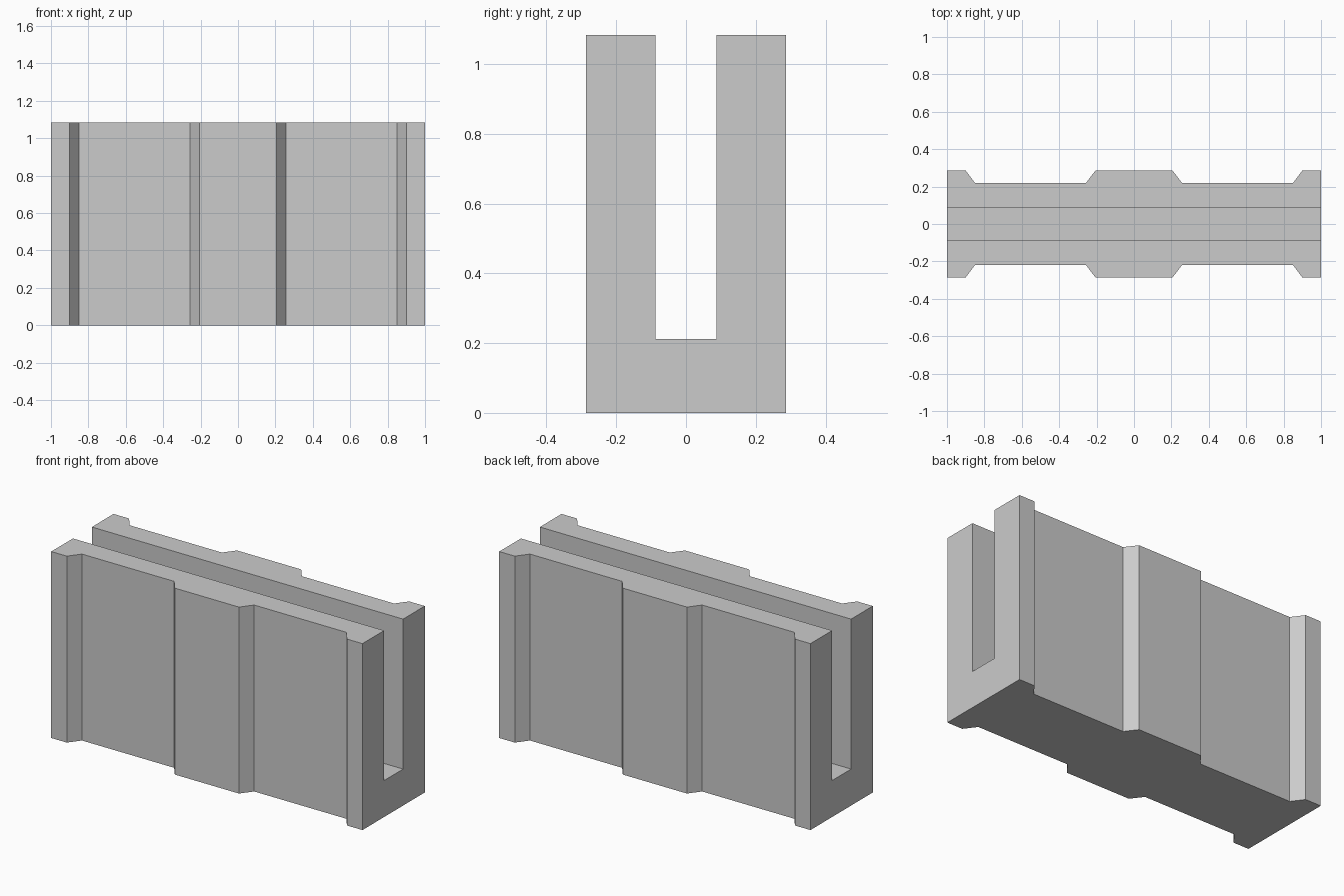
import bpy
import bmesh

cube = bpy.data.objects.get("Cube")
if cube:
    bpy.data.objects.remove(cube, do_unlink=True)

HEIGHT = 1.083
FLOOR = 0.212      # bottom of the slot
SLOT = 0.087       # half width of the slot
OUTER = 0.286      # half depth at the raised ribs
RECESS = 0.219     # half depth at the sunken panels

grey = bpy.data.materials.new("light_grey")
grey.use_nodes = True
grey.diffuse_color = (0.6, 0.6, 0.6, 1)
grey.node_tree.nodes["Principled BSDF"].inputs["Base Color"].default_value = (0.6, 0.6, 0.6, 1)

# Rib outline along one long side, mirrored across the middle
half = [(0.206, OUTER), (0.257, RECESS), (0.85, RECESS), (0.9, OUTER), (1, OUTER)]
side = [(-x, y) for x, y in reversed(half)] + half
outline = side + [(x, -y) for x, y in reversed(side)]

# Ribbed block: extruded plan outline
bm = bmesh.new()
base = bm.faces.new([bm.verts.new((x, y, 0)) for x, y in outline])
top = bmesh.ops.extrude_face_region(bm, geom=[base], use_keep_orig=True)
verts = [g for g in top["geom"] if isinstance(g, bmesh.types.BMVert)]
bmesh.ops.translate(bm, verts=verts, vec=(0, 0, HEIGHT))
bmesh.ops.recalc_face_normals(bm, faces=bm.faces)
mesh = bpy.data.meshes.new("ribbed_block")
bm.to_mesh(mesh)
bm.free()
mesh.materials.append(grey)
block = bpy.data.objects.new("ribbed_block", mesh)
bpy.context.collection.objects.link(block)

# Lengthwise slot, open at the top and both ends
bpy.ops.mesh.primitive_cube_add(size=1, location=(0, 0, FLOOR + 0.5))
cutter = bpy.context.object
cutter.name = "slot_cutter"
cutter.scale = (3, 2 * SLOT, 1)
cutter.data.materials.append(grey)
cutter.hide_render = True
cutter.display_type = 'WIRE'

cut = block.modifiers.new("slot", 'BOOLEAN')
cut.operation = 'DIFFERENCE'
cut.solver = 'EXACT'
cut.object = cutter

# Apply the cut, then drop the cutter
bpy.context.view_layer.objects.active = block
bpy.ops.object.select_all(action='DESELECT')
block.select_set(True)
bpy.ops.object.modifier_apply(modifier=cut.name)
bpy.data.objects.remove(cutter, do_unlink=True)
